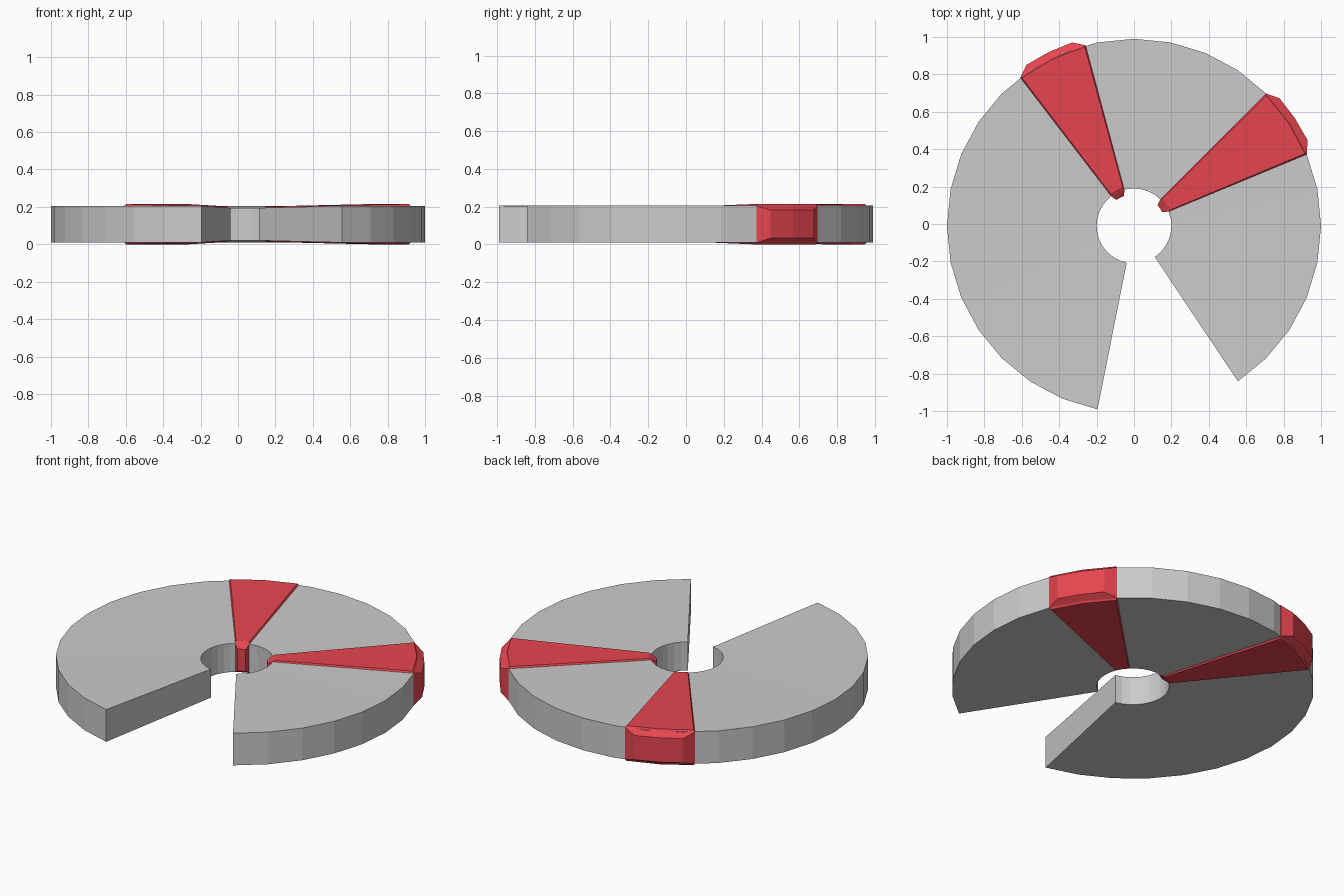
import bpy, bmesh
from math import radians, cos, sin

if "Cube" in bpy.data.objects:
    bpy.data.objects.remove(bpy.data.objects["Cube"])

CY, CZ = -0.01, 0.1075      # disc centre
STEP = 11.25                # degrees per facet (32-sided circle)


def pt(bm, r, deg, z):
    a = radians(deg)
    return bm.verts.new((r * cos(a), CY + r * sin(a), CZ + z))


def finish(bm, name, mat=None):
    bmesh.ops.recalc_face_normals(bm, faces=bm.faces)
    me = bpy.data.meshes.new(name)
    bm.to_mesh(me)
    bm.free()
    ob = bpy.data.objects.new(name, me)
    bpy.context.collection.objects.link(ob)
    if mat:
        me.materials.append(mat)
    return ob


# Open ring with a 45 degree gap, slightly thinner toward the hole
bm = bmesh.new()
prev = None
for i in range(29):
    a = -56.25 + i * STEP
    sec = [pt(bm, 1, a, 0.098), pt(bm, 1, a, -0.098),
           pt(bm, 0.2, a, -0.087), pt(bm, 0.2, a, 0.087)]
    if prev:
        for k in range(4):
            n = (k + 1) % 4
            bm.faces.new((prev[k], prev[n], sec[n], sec[k]))
    else:
        bm.faces.new(sec)
    prev = sec
bm.faces.new(prev)
finish(bm, "open_ring")

# Red raised wedges: core block with a pushed-out, inset panel on each side
red = bpy.data.materials.new("red")
red.diffuse_color = (0.8, 0.06, 0.08, 1)
red.use_nodes = True
red.node_tree.nodes["Principled BSDF"].inputs["Base Color"].default_value = red.diffuse_color


def strip(bm, r, mid, half, z):
    return [pt(bm, r, mid + d * half, z) for d in (-1, 0, 1)]


def panel(bm, base, top):
    # base and top are closed loops of equal length
    n = len(base)
    for i in range(n):
        j = (i + 1) % n
        bm.faces.new((base[i], base[j], top[j], top[i]))


def quads(bm, a, b):
    for i in range(2):
        bm.faces.new((a[i], a[i + 1], b[i + 1], b[i]))


def wedge(name, mid):
    bm = bmesh.new()
    h = 11.25
    ot, ob = strip(bm, 1, mid, h, 0.098), strip(bm, 1, mid, h, -0.098)
    it, ib = strip(bm, 0.2, mid, h, 0.087), strip(bm, 0.2, mid, h, -0.087)
    for s, o, i in ((1, ot, it), (-1, ob, ib)):       # top and bottom panels
        po = strip(bm, 0.993, mid, h - 0.4, s * 0.1075)
        pi = strip(bm, 0.213, mid, h - 1.2, s * 0.095)
        panel(bm, o + i[::-1], po + pi[::-1])
        quads(bm, po, pi)
    for t, b, r, z, w in ((ot, ob, 1.035, 0.074, 7.5),  # rim and hole panels
                          (it, ib, 0.168, 0.066, 8.0)):
        pt_, pb = strip(bm, r, mid, w, z), strip(bm, r, mid, w, -z)
        panel(bm, t + b[::-1], pt_ + pb[::-1])
        quads(bm, pt_, pb)
    for k in (0, 2):                                  # flat side walls
        bm.faces.new((ot[k], it[k], ib[k], ob[k]))
    finish(bm, name, red)


wedge("right_wedge", 33.75)
wedge("left_wedge", 116.25)
